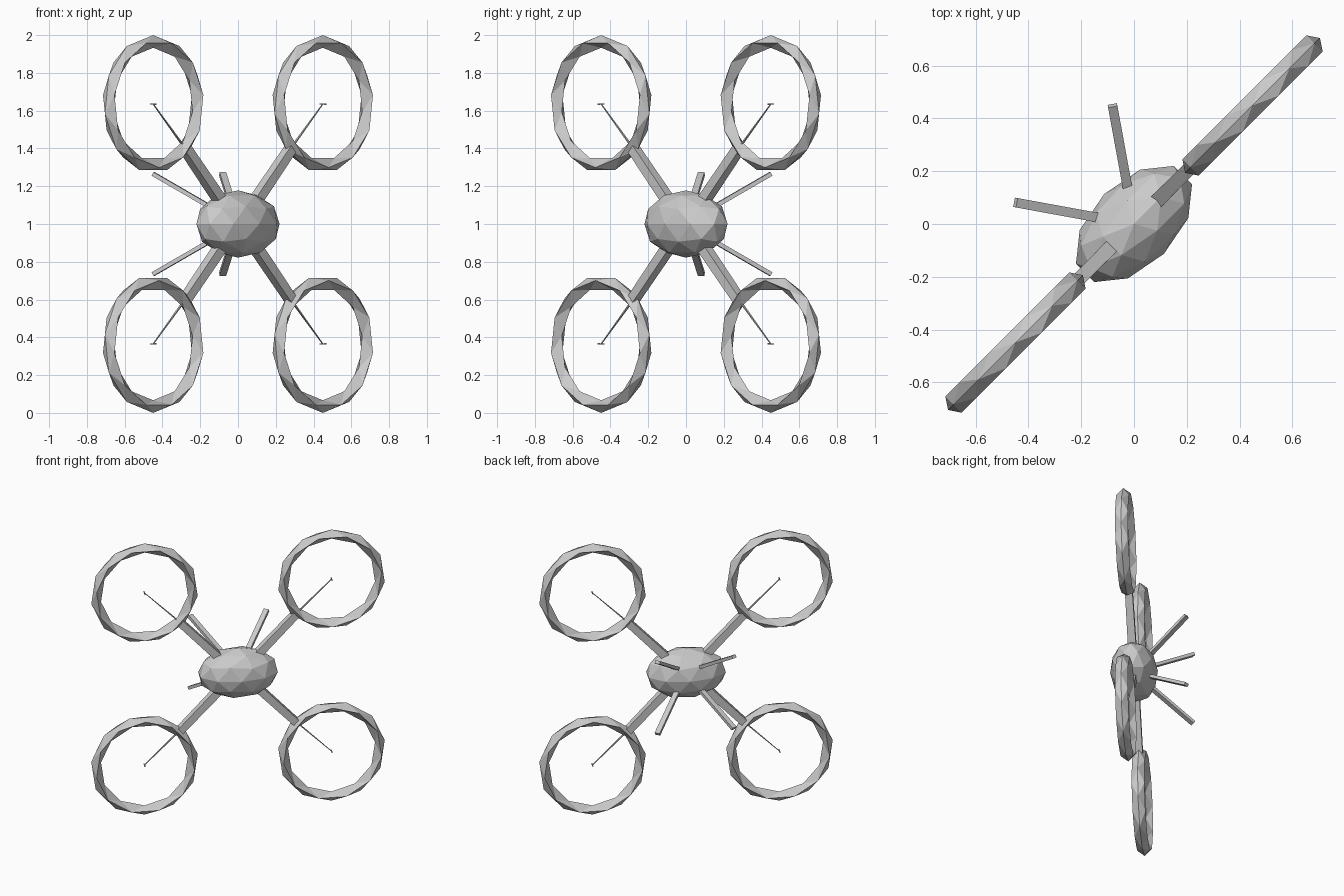
import bpy, bmesh, math
from mathutils import Vector, Matrix

if "Cube" in bpy.data.objects:
    bpy.data.objects.remove(bpy.data.objects["Cube"])

# Local frame: x = drone span, y = leg side, z = up; whole craft is turned 45 degrees
TURN = Matrix.Translation((0, 0, 1)) @ Matrix.Rotation(math.radians(45), 4, 'Z')


def finish(name, bm):
    bmesh.ops.recalc_face_normals(bm, faces=bm.faces)
    bm.transform(TURN)
    mesh = bpy.data.meshes.new(name)
    bm.to_mesh(mesh)
    bm.free()
    obj = bpy.data.objects.new(name, mesh)
    bpy.context.collection.objects.link(obj)
    return obj


def bar(name, a, b, side, size_a, size_b):
    """Tapered four-sided bar from a to b; sizes are (along side, across)."""
    a, b, side = Vector(a), Vector(b), Vector(side)
    d = (b - a).normalized()
    side = (side - d * side.dot(d)).normalized()
    across = d.cross(side)
    bm = bmesh.new()
    ends = []
    for p, (w, h) in ((a, size_a), (b, size_b)):
        ends.append([bm.verts.new(p + side * i * w / 2 + across * j * h / 2)
                     for i, j in ((-1, -1), (1, -1), (1, 1), (-1, 1))])
    for k in range(4):
        m = (k + 1) % 4
        bm.faces.new((ends[0][k], ends[0][m], ends[1][m], ends[1][k]))
    bm.faces.new(ends[0])
    bm.faces.new(ends[1])
    return finish(name, bm)


def guard_ring(name, cx, cz, n=11):
    """Faceted ring: diamond section with staggered front and back ridges."""
    bm = bmesh.new()
    up = math.copysign(math.pi / 2, cz)
    loops = []
    for r, y, shift in ((0.365, 0, 0), (0.336, -0.043, 0.5),
                        (0.298, 0, 0), (0.336, 0.043, 0.5)):
        loop = []
        for i in range(n):
            t = up + (i + shift) * 2 * math.pi / n
            loop.append(bm.verts.new((cx + r * math.cos(t), y, cz + r * math.sin(t))))
        loops.append(loop)
    for base in (loops[0], loops[2]):
        for ridge in (loops[1], loops[3]):
            for i in range(n):
                j = (i + 1) % n
                bm.faces.new((base[i], base[j], ridge[i]))
                bm.faces.new((base[j], ridge[j], ridge[i]))
    return finish(name, bm)


# Faceted egg-shaped hull
bm = bmesh.new()
bmesh.ops.create_icosphere(bm, subdivisions=2, radius=1)
bm.transform(Matrix.Diagonal((0.275, 0.16, 0.178, 1)))
finish("body", bm)

C = 0.635
for sx, h in ((-1, "left"), (1, "right")):
    for sz, v in ((-1, "lower"), (1, "upper")):
        tag = f"{v}_{h}"
        # Rotor guard
        guard_ring("guard_ring_" + tag, sx * C, sz * C)
        # Arm from hull to guard
        bar("arm_" + tag, (sx * 0.11, 0, sz * 0.10), (sx * 0.395, 0, sz * 0.40),
            (0, 1, 0), (0.055, 0.055), (0.05, 0.05))
        # Thin spoke to the rotor hub
        bar("spoke_" + tag, (sx * 0.39, 0, sz * 0.395), (sx * C, 0, sz * C),
            (0, 1, 0), (0.014, 0.008), (0.005, 0.004))
        # Tiny hub pin
        bar("hub_pin_" + tag, (sx * C, -0.022, sz * C), (sx * C, 0.022, sz * C),
            (1, 0, 0), (0.008, 0.008), (0.005, 0.005))
        # Landing leg, splayed backwards
        leg_a = Vector((sx * 0.07, 0.10, sz * 0.075))
        leg_b = Vector((sx * 0.26, 0.375, sz * 0.265))
        d = leg_b - leg_a
        bar("leg_" + tag, leg_a, leg_b, (-d.y, d.x, 0), (0.036, 0.022), (0.036, 0.022))
